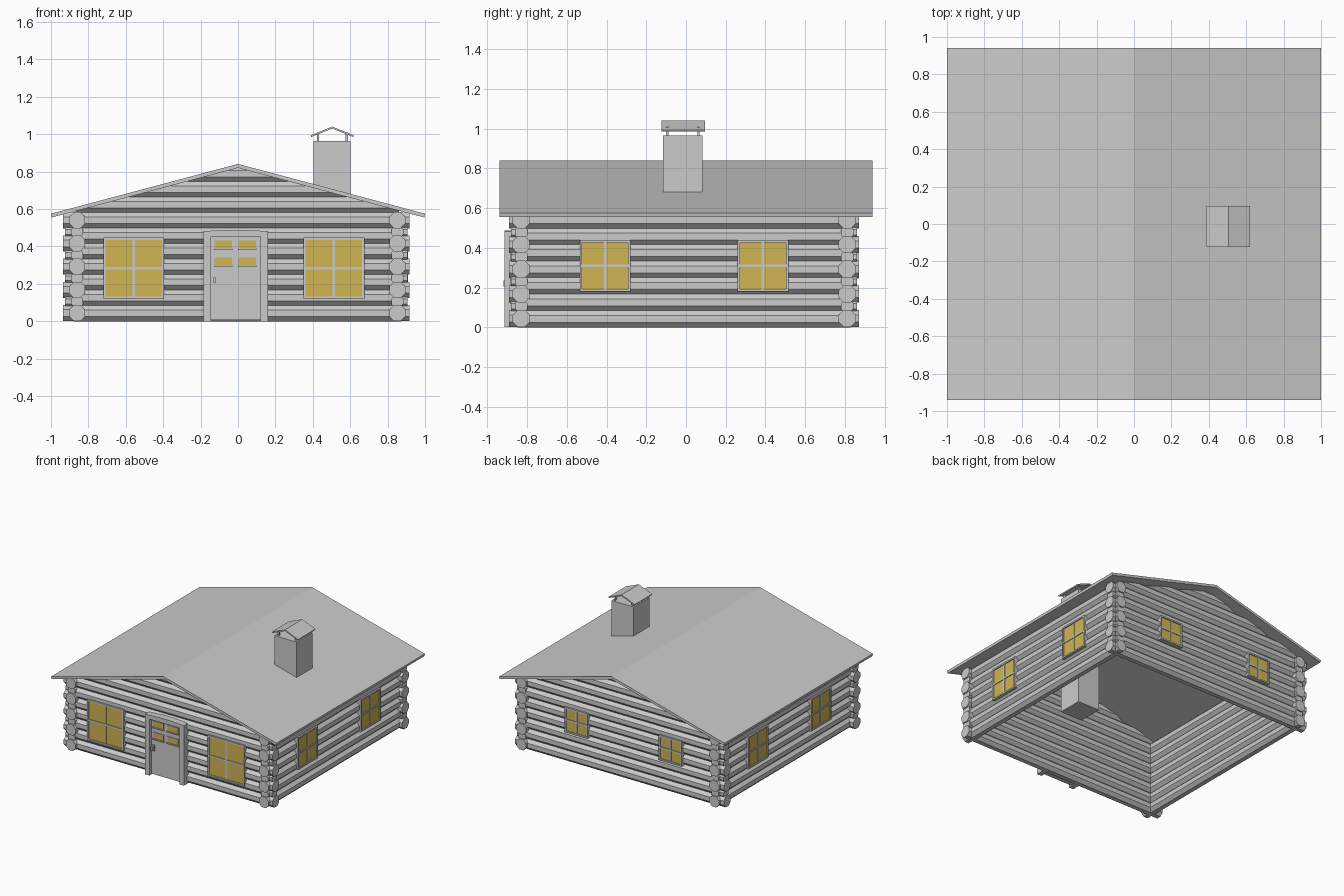
import bpy, bmesh, math
from mathutils import Vector

if "Cube" in bpy.data.objects:
    bpy.data.objects.remove(bpy.data.objects["Cube"])

def material(name, rgb):
    m = bpy.data.materials.new(name)
    m.diffuse_color = (*rgb, 1)
    m.use_nodes = True
    m.node_tree.nodes["Principled BSDF"].inputs["Base Color"].default_value = m.diffuse_color
    return m

GREY = material("log grey", (0.6, 0.6, 0.6))
GOLD = material("window gold", (0.635, 0.466, 0.087))

# wall centre lines, log radius (to the flats) and spacing
XL, XR, YF, YB = -0.86, 0.852, -0.83, 0.812
R, PITCH = 0.042, 0.083

def prism(bm, profile, axis, lo, hi):
    """Extrude a (horizontal, z) profile along x or y."""
    def pt(h, z, t):
        return (t, h, z) if axis == 'x' else (h, t, z)
    a = [bm.verts.new(pt(h, z, lo)) for h, z in profile]
    b = [bm.verts.new(pt(h, z, hi)) for h, z in profile]
    bm.faces.new(a)
    bm.faces.new(b[::-1])
    for i in range(len(a)):
        j = (i + 1) % len(a)
        bm.faces.new((a[i], b[i], b[j], a[j]))

def octagon(h, z, r):
    k = r / math.cos(math.pi / 8)
    return [(h + k * math.cos(math.pi / 8 + i * math.pi / 4),
             z + k * math.sin(math.pi / 8 + i * math.pi / 4)) for i in range(8)]

def box(bm, x0, x1, y0, y1, z0, z1):
    prism(bm, [(y0, z0), (y1, z0), (y1, z1), (y0, z1)], 'x', x0, x1)

def finish(name, bm, mat=GREY):
    bmesh.ops.recalc_face_normals(bm, faces=bm.faces[:])
    me = bpy.data.meshes.new(name)
    bm.to_mesh(me)
    bm.free()
    me.materials.append(mat)
    ob = bpy.data.objects.new(name, me)
    bpy.context.collection.objects.link(ob)
    return ob

# front and back walls with gable logs trimmed to the roof slope
for name, y in (("front_wall", YF), ("back_wall", YB)):
    bm = bmesh.new()
    for i in range(10):
        prism(bm, octagon(y, R + PITCH * i, R + 0.001), 'x', XL - 0.01, XR + 0.01)
    for s in (-1, 1):
        bmesh.ops.bisect_plane(bm, geom=bm.verts[:] + bm.edges[:] + bm.faces[:],
                               plane_co=(0, 0, 0.828), plane_no=Vector((s * 0.265, 0, 1)).normalized(),
                               clear_outer=True)
        bmesh.ops.holes_fill(bm, edges=[e for e in bm.edges if e.is_boundary], sides=0)
    finish(name, bm)

# side walls
for name, x in (("left_wall", XL), ("right_wall", XR)):
    bm = bmesh.new()
    for i in range(7):
        prism(bm, octagon(x, R + PITCH * i, R + 0.001), 'y', YF - 0.01, YB + 0.01)
    finish(name, bm)

# crossed log ends at each corner, with narrow waists between them
for sx, x, xe in (("left", XL, -0.935), ("right", XR, 0.917)):
    for sy, y, ye in (("front", YF, -0.892), ("back", YB, 0.872)):
        bm = bmesh.new()
        dx, dy = (0.01 if xe > 0 else -0.01), (0.01 if ye > 0 else -0.01)
        for i in range(5):
            z = 0.044 + 0.124 * i
            prism(bm, octagon(y, z, 0.043), 'x', *sorted((x, xe)))
            prism(bm, octagon(x, z, 0.043), 'y', *sorted((y, ye)))
            if i < 4:
                z += 0.062
                prism(bm, octagon(y, z, 0.032), 'x', *sorted((x, xe - dx)))
                prism(bm, octagon(x, z, 0.032), 'y', *sorted((y, ye - dy)))
        finish(f"{sy}_{sx}_log_ends", bm)

# gabled roof slab
bm = bmesh.new()
prism(bm, [(-1, 0.575), (0, 0.841), (1, 0.575), (0.996, 0.555), (0, 0.82), (-0.996, 0.555)],
      'y', -0.94, 0.94)
finish("roof", bm)

# chimney, cap posts and folded cap
bm = bmesh.new()
box(bm, 0.405, 0.602, -0.116, 0.084, 0.01, 0.965)
finish("chimney", bm)
bm = bmesh.new()
for x in (0.428, 0.582):
    for y in (-0.095, 0.063):
        box(bm, x - 0.006, x + 0.006, y - 0.006, y + 0.006, 0.96, 1.008)
finish("chimney_cap_posts", bm)
bm = bmesh.new()
prism(bm, [(0.388, 0.994), (0.504, 1.041), (0.62, 0.994), (0.617, 0.985), (0.504, 1.03), (0.391, 0.985)],
      'y', -0.124, 0.096)
finish("chimney_cap", bm)

# wall-mounted plates: u along the wall, d outwards from the log faces
def plate(bm, side, u0, u1, z0, z1, d0, d1):
    base, sign = {"front": (YF - R, -1), "back": (YB + R, 1),
                  "left": (XL - R, -1), "right": (XR + R, 1)}[side]
    lo, hi = sorted((base + sign * d0, base + sign * d1))
    if side in ("front", "back"):
        box(bm, u0, u1, lo, hi, z0, z1)
    else:
        box(bm, lo, hi, u0, u1, z0, z1)

def window(name, side, u0, u1, z0, z1, t=0.012):
    bm = bmesh.new()
    plate(bm, side, u0, u1, z0, z1, 0.0, 0.006)
    finish(name + "_panes", bm, GOLD)
    bm = bmesh.new()
    uc, zc, h = (u0 + u1) / 2, (z0 + z1) / 2, t / 2
    for a in (u0, u1 - t):
        plate(bm, side, a, a + t, z0, z1, -0.03, 0.014)
    for a in (z0, z1 - t):
        plate(bm, side, u0 + t, u1 - t, a, a + t, -0.03, 0.014)
    plate(bm, side, uc - h, uc + h, z0 + t, z1 - t, 0.0, 0.011)
    plate(bm, side, u0 + t, u1 - t, zc - h, zc + h, 0.0, 0.012)
    finish(name + "_frame", bm)

# windows on all four walls
window("front_left_window", "front", -0.72, -0.395, 0.12, 0.447)
window("front_right_window", "front", 0.35, 0.675, 0.12, 0.447)
for side in ("left", "right"):
    window(side + "_front_window", side, -0.535, -0.28, 0.18, 0.44)
    window(side + "_back_window", side, 0.26, 0.515, 0.18, 0.44)
window("back_left_window", "back", -0.57, -0.365, 0.245, 0.445)
window("back_right_window", "back", 0.265, 0.47, 0.245, 0.445)

# door leaf
bm = bmesh.new()
plate(bm, "front", -0.145, 0.12, 0.008, 0.452, -0.03, 0.02)
finish("door", bm)

# door frame with a slightly arched head
bm = bmesh.new()
for a in (-0.185, 0.12):
    plate(bm, "front", a, a + 0.04, 0, 0.452, -0.03, 0.042)
prism(bm, [(-0.185, 0.452), (0.16, 0.452), (0.16, 0.482), (0.03, 0.488), (-0.055, 0.488), (-0.185, 0.482)],
      'y', YF - R - 0.042, YF - R + 0.03)
finish("door_frame", bm)

# door panes, ledges and handle
panes, trim = bmesh.new(), bmesh.new()
for u in (-0.125, 0.003):
    for z in (0.298, 0.39):
        plate(panes, "front", u, u + 0.092, z, z + 0.043, 0.019, 0.024)
        plate(trim, "front", u - 0.004, u + 0.096, z - 0.009, z, 0.019, 0.032)
        plate(trim, "front", u - 0.004, u + 0.096, z + 0.043, z + 0.049, 0.019, 0.028)
finish("door_panes", panes, GOLD)
finish("door_pane_trim", trim)
bm = bmesh.new()
plate(bm, "front", -0.136, -0.114, 0.195, 0.245, 0.019, 0.028)
plate(bm, "front", -0.131, -0.119, 0.205, 0.235, 0.028, 0.048)
finish("door_handle", bm)
